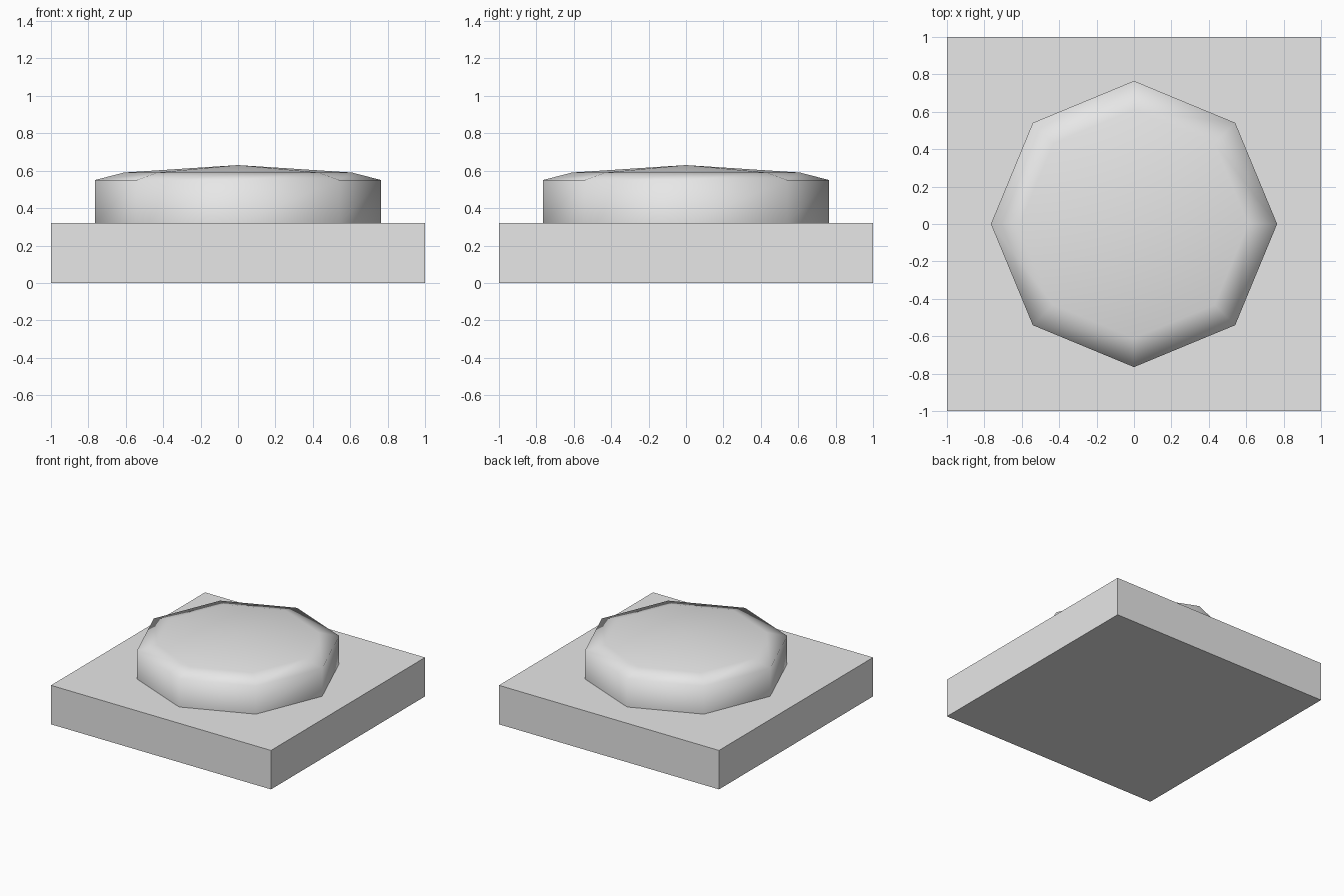
import bpy, bmesh, math

cube = bpy.data.objects.get("Cube")
if cube:
    bpy.data.objects.remove(cube, do_unlink=True)

grey = bpy.data.materials.new("light_grey")
grey.use_nodes = True
colour = (0.8, 0.8, 0.8, 1)
grey.diffuse_color = colour
grey.node_tree.nodes["Principled BSDF"].inputs["Base Color"].default_value = colour


def add_object(name, bm, smooth=False):
    bmesh.ops.recalc_face_normals(bm, faces=bm.faces[:])
    for face in bm.faces:
        face.smooth = smooth
    mesh = bpy.data.meshes.new(name)
    bm.to_mesh(mesh)
    bm.free()
    mesh.materials.append(grey)
    obj = bpy.data.objects.new(name, mesh)
    bpy.context.collection.objects.link(obj)
    return obj


# Square base plate
BASE = 0.32
bm = bmesh.new()
bmesh.ops.create_cube(bm, size=1)
for v in bm.verts:
    v.co = (v.co.x * 2, v.co.y * 2, (v.co.z + 0.5) * BASE)
add_object("base_plate", bm)

# Eight-sided domed button, lathed from (radius, height) rings
SIDES = 8
bm = bmesh.new()
rings = []
for radius, z in [(0.765, BASE), (0.765, 0.55), (0.61, 0.59)]:
    angles = [math.tau * i / SIDES for i in range(SIDES)]
    rings.append([bm.verts.new((radius * math.cos(a), radius * math.sin(a), z)) for a in angles])
apex = bm.verts.new((0, 0, 0.63))
for i in range(SIDES):
    j = (i + 1) % SIDES
    for low, high in zip(rings, rings[1:]):
        bm.faces.new((low[i], low[j], high[j], high[i]))
    bm.faces.new((rings[-1][i], rings[-1][j], apex))
add_object("domed_button", bm, smooth=True)
